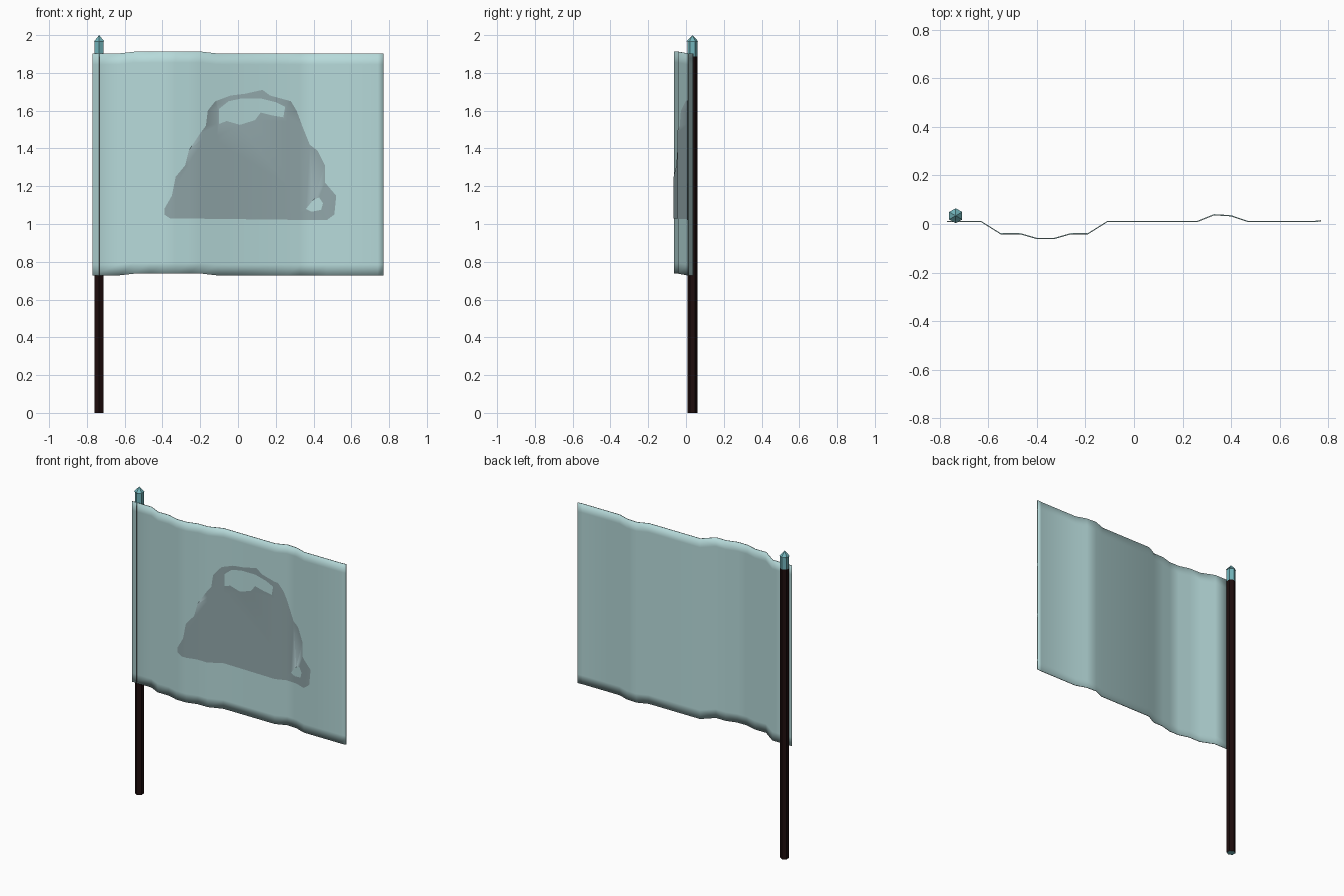
import bpy, bmesh, math
from mathutils import Vector

if "Cube" in bpy.data.objects:
    bpy.data.objects.remove(bpy.data.objects["Cube"])


def material(name, rgb):
    m = bpy.data.materials.new(name)
    m.diffuse_color = (*rgb, 1)
    m.use_nodes = True
    m.node_tree.nodes["Principled BSDF"].inputs["Base Color"].default_value = m.diffuse_color
    return m


CLOTH = material("pale teal cloth", (0.47, 0.70, 0.70))
MARK = material("grey teal paint", (0.285, 0.385, 0.40))
TRIM = material("teal metal", (0.17, 0.46, 0.50))
WOOD = material("dark wood", (0.013, 0.004, 0.004))

# Fold line of the cloth seen from above (x, y)
FOLDS = [(-0.77, 0.01), (-0.63, 0.01), (-0.55, -0.04), (-0.47, -0.04),
         (-0.40, -0.06), (-0.33, -0.06), (-0.26, -0.04), (-0.19, -0.04),
         (-0.11, 0.01), (0.26, 0.01), (0.33, 0.038), (0.40, 0.034),
         (0.47, 0.01), (0.74, 0.01), (0.77, 0.013)]
THICK = 0.005


def fold_y(x):
    for (x0, y0), (x1, y1) in zip(FOLDS, FOLDS[1:]):
        if x <= x1:
            return y0 + (y1 - y0) * (x - x0) / (x1 - x0)
    return FOLDS[-1][1]


def finish(bm, name, mats, smooth=False):
    me = bpy.data.meshes.new(name)
    for f in bm.faces:
        f.smooth = smooth
    bm.to_mesh(me)
    bm.free()
    for m in mats:
        me.materials.append(m)
    ob = bpy.data.objects.new(name, me)
    bpy.context.collection.objects.link(ob)
    return ob


# Cloth: folded thin sheet with narrow hem rows, closed all round
bm = bmesh.new()
ROWS = (0.728, 0.785, 1.1, 1.45, 1.845, 1.903)
grid = []
for x, y in FOLDS:
    lift = 0.009 * min(1, max(0, -y / 0.04))
    grid.append([bm.verts.new((x, y - THICK / 2, z + lift)) for z in ROWS])
for a, b in zip(grid, grid[1:]):
    for i in range(len(ROWS) - 1):
        bm.faces.new((a[i], b[i], b[i + 1], a[i + 1]))
front = list(bm.faces)
rim = [e for e in bm.edges if e.is_boundary]
back = bmesh.ops.duplicate(bm, geom=front + list(bm.edges) + list(bm.verts))
vmap = back["vert_map"]
for v in [g for g in back["geom"] if isinstance(g, bmesh.types.BMVert)]:
    v.co.y += THICK
for e in rim:
    a, b = e.verts
    bm.faces.new((a, b, vmap[b], vmap[a]))
bmesh.ops.recalc_face_normals(bm, faces=bm.faces)
finish(bm, "cloth", [CLOTH], True)

# Painted patch: outline with two openings (hundredths of a unit)
OUTLINE = [(-39, 105), (-36, 103), (47, 102), (51, 105), (52, 115), (46, 122),
           (46, 131), (42, 139), (38, 142), (34, 152), (31, 160), (28, 165),
           (17, 168), (13, 171), (4, 169), (-4, 168), (-12, 165), (-16, 160),
           (-17, 152), (-20, 148), (-26, 139), (-28, 131), (-33, 125),
           (-35, 115), (-39, 108)]
OPENING = [(-10, 153), (-10, 161), (-5, 165), (2, 166.5), (12, 166.5),
           (20, 164.5), (25, 162), (24, 156.5), (18, 157.5), (12, 159),
           (9, 155), (1, 152.5), (-6, 154.5)]
NICK = [(36, 108), (39, 106.5), (44, 107.5), (45, 111), (43, 114), (40, 113)]
bm = bmesh.new()
for loop in (OUTLINE, OPENING, NICK):
    vs = [bm.verts.new((x / 100, 0, z / 100)) for x, z in loop]
    for a, b in zip(vs, vs[1:] + vs[:1]):
        bm.edges.new((a, b))
bmesh.ops.triangle_fill(bm, use_beauty=True, edges=list(bm.edges), normal=(0, -1, 0))
for x, _ in FOLDS[1:-1]:
    bmesh.ops.bisect_plane(bm, geom=list(bm.verts) + list(bm.edges) + list(bm.faces),
                           plane_co=(x, 0, 0), plane_no=(1, 0, 0))
for f in bm.faces:
    f.normal_update()
    if f.normal.y > 0:
        f.normal_flip()
for v in bm.verts:
    v.co.y = fold_y(v.co.x) - THICK / 2 - 0.003
finish(bm, "painted_patch", [MARK], True)


# Six-sided parts turned round the pole axis from (radius, height) rings
def turned(name, rings, mats):
    bm = bmesh.new()
    loops = []
    for r, z in rings:
        loops.append([bm.verts.new((-0.735 + r * math.sin(k * math.pi / 3),
                                    0.034 + r * math.cos(k * math.pi / 3), z))
                      for k in range(6)])
    for a, b in zip(loops, loops[1:]):
        for k in range(6):
            n = (k + 1) % 6
            bm.faces.new((a[k], a[n], b[n], b[k]))
    bm.faces.new(loops[0])
    bm.faces.new(loops[-1])
    bmesh.ops.remove_doubles(bm, verts=bm.verts, dist=0.0005)
    bmesh.ops.recalc_face_normals(bm, faces=bm.faces)
    # downward end takes the trim colour
    for f in bm.faces:
        if len(mats) > 1 and f.normal.z < -0.9:
            f.material_index = 1
    return finish(bm, name, mats)


turned("pole", [(0.027, 0), (0.027, 1.887)], [WOOD, TRIM])
turned("finial", [(0.027, 1.887), (0.027, 1.965), (0.031, 1.967), (0.0001, 2.0)], [TRIM])
